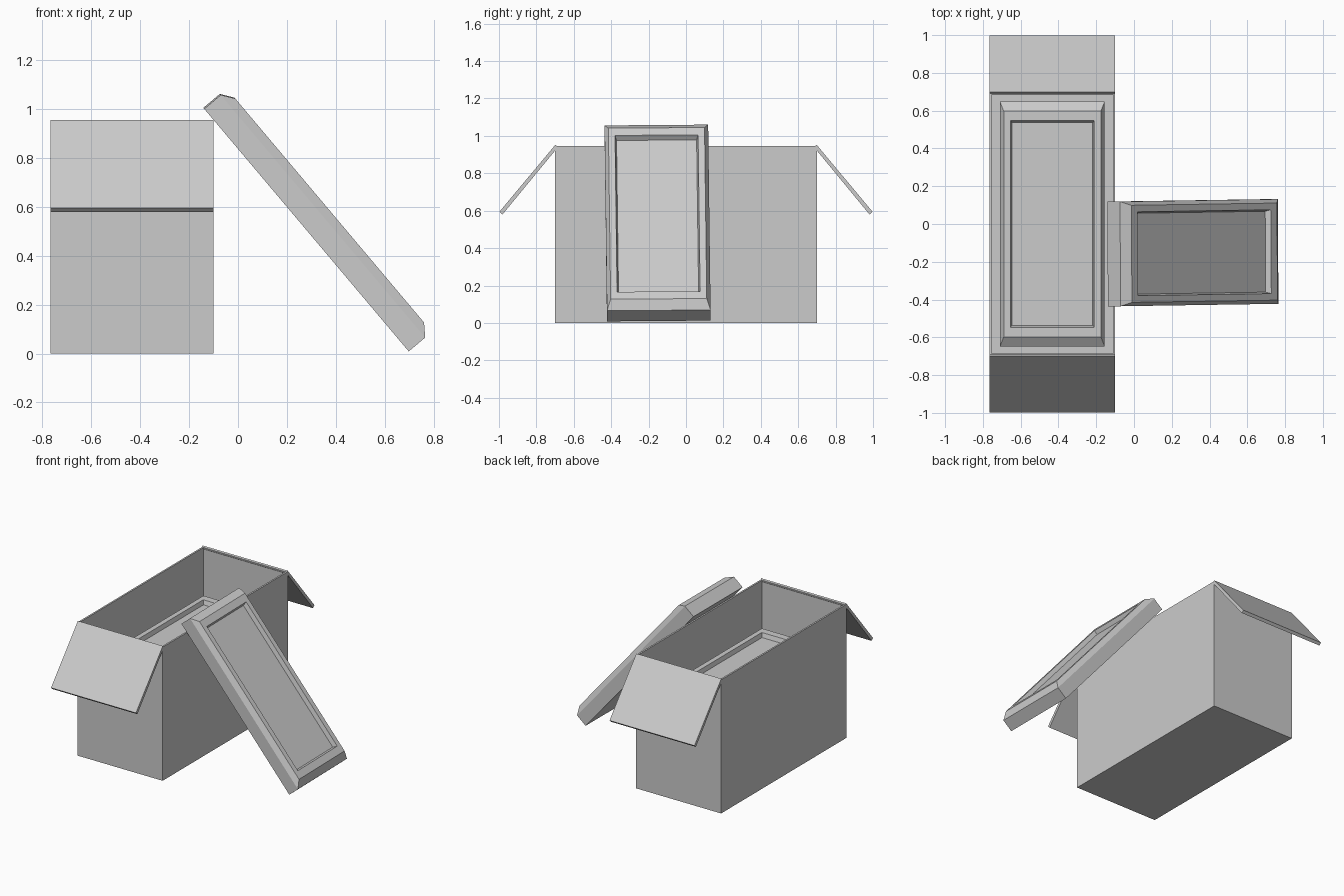
import bpy, bmesh, math
from mathutils import Matrix, Vector

if "Cube" in bpy.data.objects:
    bpy.data.objects.remove(bpy.data.objects["Cube"])

X0, X1, Y, H, T = -0.765, -0.10, 0.70, 0.945, 0.012


def finish(bm, name):
    bmesh.ops.recalc_face_normals(bm, faces=bm.faces)
    me = bpy.data.meshes.new(name)
    bm.to_mesh(me)
    bm.free()
    ob = bpy.data.objects.new(name, me)
    bpy.context.collection.objects.link(ob)
    return ob


def lofted_rects(name, rings):
    """Skin a stack of rectangles (x0, x1, y0, y1, z) and cap both ends."""
    bm = bmesh.new()
    loops = [[bm.verts.new(p) for p in
              ((x0, y0, z), (x1, y0, z), (x1, y1, z), (x0, y1, z))]
             for x0, x1, y0, y1, z in rings]
    for a, b in zip(loops, loops[1:]):
        for i in range(4):
            j = (i + 1) % 4
            bm.faces.new((a[i], a[j], b[j], b[i]))
    bm.faces.new(loops[0])
    bm.faces.new(loops[-1])
    return finish(bm, name)


def panel(name):
    """Framed panel: bevelled rim with a shallow sunken centre."""
    rings = [(0.277, 0.648, 0), (0.277, 0.648, 0.088), (0.257, 0.598, 0.124),
             (0.222, 0.547, 0.124), (0.214, 0.537, 0.094)]
    return lofted_rects(name, [(-w, w, -l, l, z) for w, l, z in rings])


# Open carton with thin walls
lofted_rects("carton", [(X0, X1, -Y, Y, 0), (X0, X1, -Y, Y, H),
                        (X0 + T, X1 - T, -Y + T, Y - T, H),
                        (X0 + T, X1 - T, -Y + T, Y - T, 0.018)])

# Folded-out end flaps
profile = [(0.686, 0.938), (0.698, 0.953), (0.998, 0.594), (0.982, 0.579)]
for side, s in (("front", -1), ("back", 1)):
    bm = bmesh.new()
    face = bm.faces.new([bm.verts.new((X0, s * y, z)) for y, z in profile])
    ext = bmesh.ops.extrude_face_region(bm, geom=[face], use_keep_orig=True)
    verts = [v for v in ext["geom"] if isinstance(v, bmesh.types.BMVert)]
    bmesh.ops.translate(bm, verts=verts, vec=(X1 - X0, 0, 0))
    finish(bm, side + "_flap")

# Panels stacked inside the carton
for i in range(5):
    panel(f"stacked_panel_{i + 1}").location = ((X0 + X1) / 2, 0, 0.02 + i * 0.128)

# Panel leaning against the carton's side
n = Vector((0.765, 0, 0.645)).normalized()
w = Vector((0, 1, 0))
basis = Matrix((w, n.cross(w), n)).transposed().to_4x4()
lean = panel("leaning_panel")
lean.matrix_world = (Matrix.Translation((0.278, -0.152, 0.506)) @ basis
                     @ Matrix.Rotation(0.01, 4, 'Z'))
